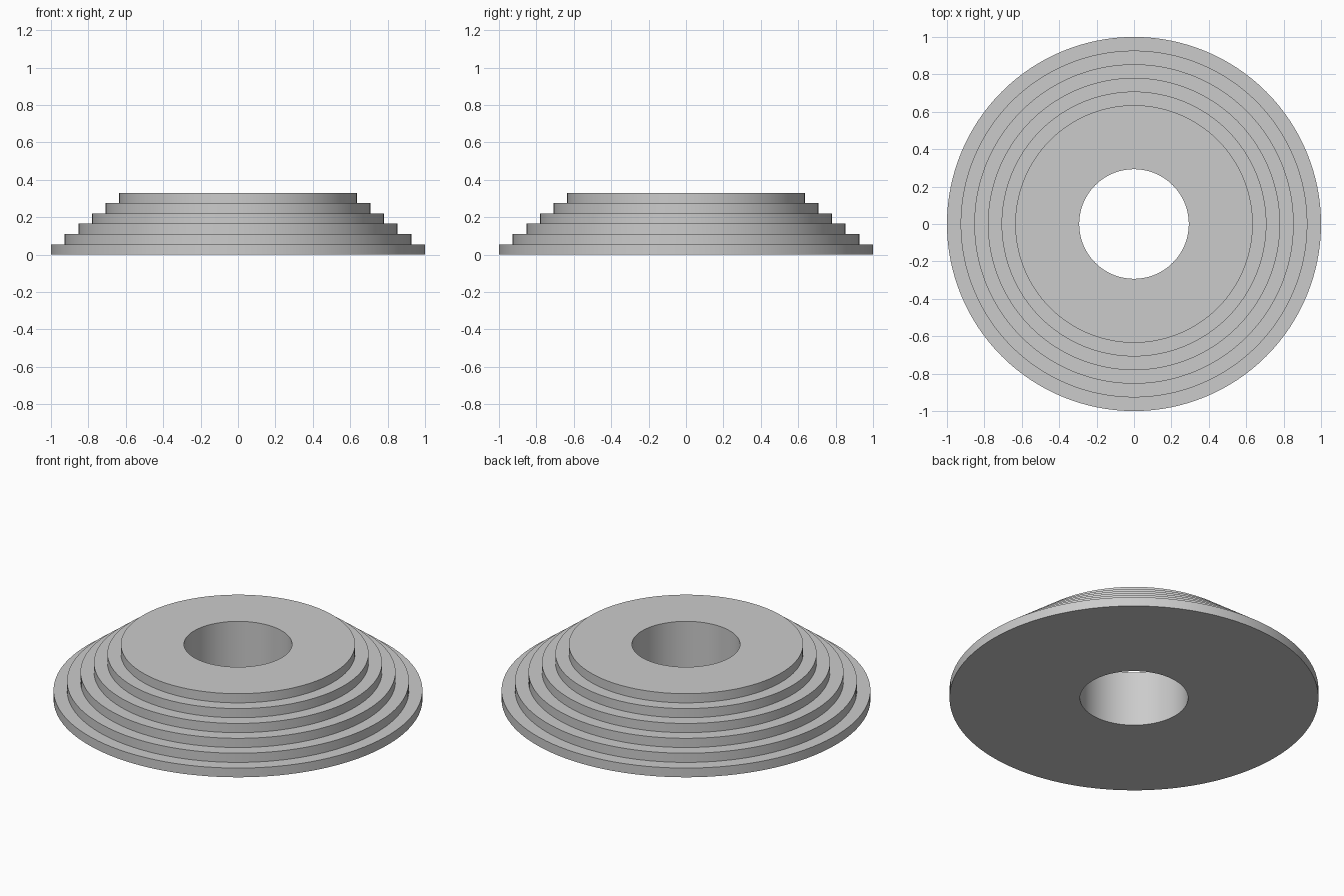
import bpy
import bmesh
import math
from mathutils import Vector

cube = bpy.data.objects.get("Cube")
if cube:
    bpy.data.objects.remove(cube, do_unlink=True)

STEPS = 6
RISE = 0.055
TREAD = 0.073
BORE = 0.293
SEGMENTS = 128

grey = bpy.data.materials.new("plain grey")
grey.use_nodes = True
colour = (0.6, 0.6, 0.6, 1)
grey.diffuse_color = colour
grey.node_tree.nodes["Principled BSDF"].inputs["Base Color"].default_value = colour

# Half section: bore wall, then the steps from bottom to top
profile = [(BORE, 0)]
for i in range(STEPS):
    radius = 1 - i * TREAD
    profile += [(radius, i * RISE), (radius, (i + 1) * RISE)]
profile.append((BORE, STEPS * RISE))

# Turn the section around the upright axis
bm = bmesh.new()
verts = [bm.verts.new((r, 0, z)) for r, z in profile]
edges = [bm.edges.new((v, verts[(i + 1) % len(verts)])) for i, v in enumerate(verts)]
bmesh.ops.spin(bm, geom=verts + edges, cent=Vector(), axis=Vector((0, 0, 1)),
               angle=math.tau, steps=SEGMENTS, use_merge=False)
bmesh.ops.remove_doubles(bm, verts=bm.verts[:], dist=0.0001)
bmesh.ops.recalc_face_normals(bm, faces=bm.faces[:])

mesh = bpy.data.meshes.new("stepped_ring")
bm.to_mesh(mesh)
bm.free()
mesh.materials.append(grey)
ring = bpy.data.objects.new("stepped_ring", mesh)
bpy.context.collection.objects.link(ring)

# Round walls smooth, step edges sharp
bpy.ops.object.select_all(action="DESELECT")
ring.select_set(True)
bpy.context.view_layer.objects.active = ring
bpy.ops.object.shade_smooth_by_angle(angle=math.radians(30))
